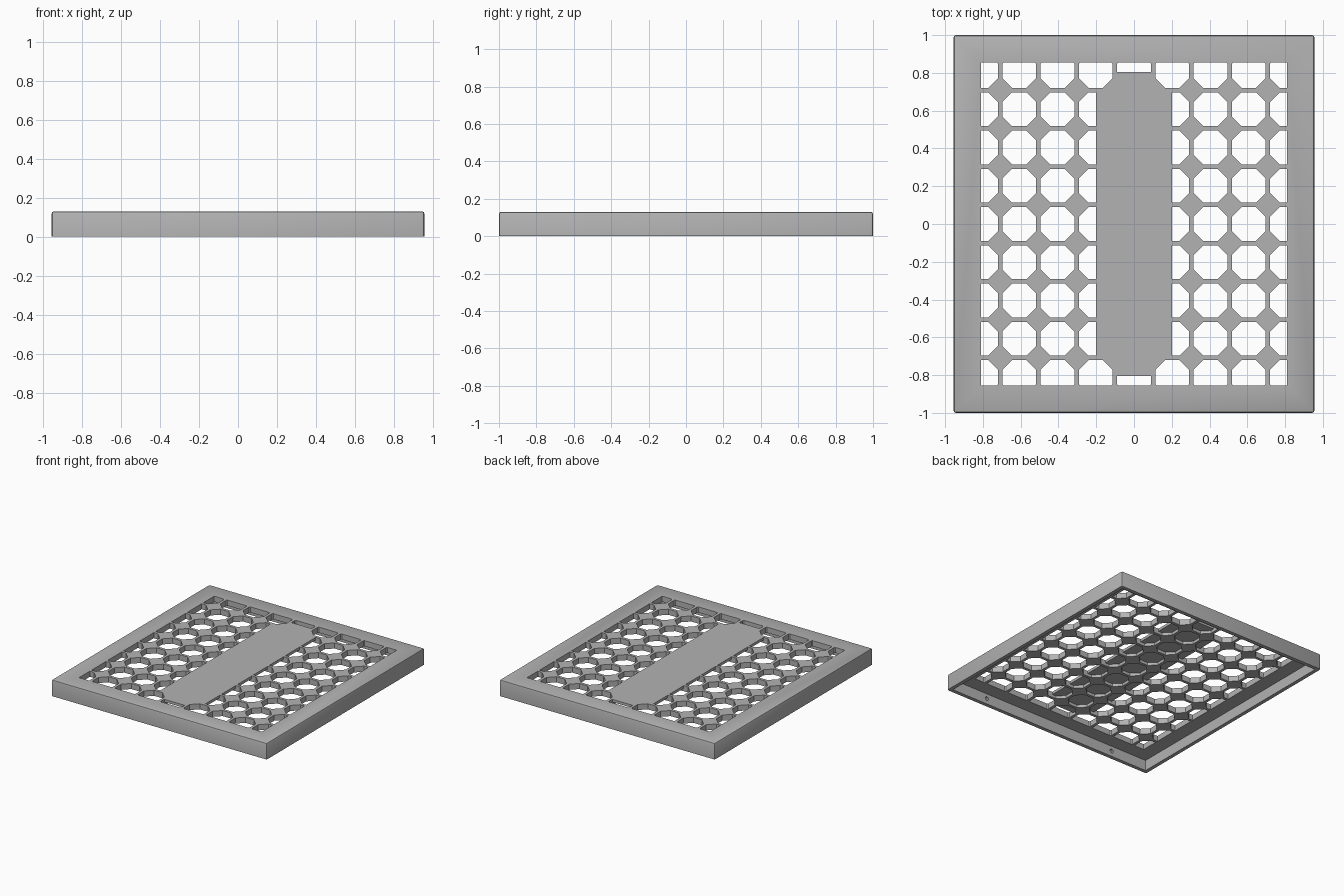
import bpy, bmesh, math
from mathutils import Matrix

if "Cube" in bpy.data.objects:
    bpy.data.objects.remove(bpy.data.objects["Cube"])

WIDTH, DEPTH, HEIGHT = 1.91, 2.0, 0.13
WALL, PLATE, COVER = 0.03, 0.045, 0.022
PITCH, HALF = 0.2025, 0.09
WINDOW_X, WINDOW_Y, STRIP_X, STRIP_Y = 0.81, 0.855, 0.2, 0.805

grey = bpy.data.materials.new("matte grey")
grey.use_nodes = True
grey.diffuse_color = (0.45, 0.45, 0.45, 1)
grey.node_tree.nodes["Principled BSDF"].inputs["Base Color"].default_value = grey.diffuse_color


def make_object(name, bm):
    bmesh.ops.recalc_face_normals(bm, faces=bm.faces)
    mesh = bpy.data.meshes.new(name)
    bm.to_mesh(mesh)
    bm.free()
    obj = bpy.data.objects.new(name, mesh)
    bpy.context.collection.objects.link(obj)
    mesh.materials.append(grey)
    return obj


def add_box(bm, size, centre):
    matrix = Matrix.Translation(centre) @ Matrix.Diagonal((*size, 1))
    bmesh.ops.create_cube(bm, size=1, matrix=matrix)


def octagon(cx, cy):
    radius = HALF / math.cos(math.pi / 8)
    angles = [(i + 0.5) * math.pi / 4 for i in range(8)]
    return [(cx + radius * math.cos(a), cy + radius * math.sin(a)) for a in angles]


def clip(points, axis, limit, sign):
    """Keep the part of a convex outline where sign * coordinate <= limit."""
    kept = []
    for p, q in zip(points, points[1:] + points[:1]):
        dp, dq = sign * p[axis] - limit, sign * q[axis] - limit
        if dp <= 0:
            kept.append(p)
        if dp * dq < 0:
            t = dp / (dp - dq)
            kept.append((p[0] + t * (q[0] - p[0]), p[1] + t * (q[1] - p[1])))
    return kept


def add_prism(bm, outline, bottom, top):
    low = [bm.verts.new((x, y, bottom)) for x, y in outline]
    high = [bm.verts.new((x, y, top)) for x, y in outline]
    bm.faces.new(low[::-1])
    bm.faces.new(high)
    for i in range(len(low)):
        j = (i + 1) % len(low)
        bm.faces.new((low[i], low[j], high[j], high[i]))


def cut(target, cutter):
    cutter.hide_render = True
    mod = target.modifiers.new("cut", 'BOOLEAN')
    mod.operation, mod.solver, mod.object = 'DIFFERENCE', 'EXACT', cutter
    bpy.context.view_layer.objects.active = target
    bpy.ops.object.modifier_apply(modifier=mod.name)
    bpy.data.objects.remove(cutter)


# Outer shell with softened top and corner edges
bm = bmesh.new()
add_box(bm, (WIDTH, DEPTH, HEIGHT), (0, 0, HEIGHT / 2))
edges = [e for e in bm.edges if max(v.co.z for v in e.verts) > HEIGHT / 2]
bmesh.ops.bevel(bm, geom=edges, offset=0.012, segments=2, profile=0.5, affect='EDGES')
panel = make_object("grille_panel", bm)

# Hollow underside
bm = bmesh.new()
cavity = HEIGHT - PLATE
add_box(bm, (WIDTH - 2 * WALL, DEPTH - 2 * WALL, 2 * cavity), (0, 0, 0))
cut(panel, make_object("cavity_cutter", bm))

# Octagonal openings, and blind pockets beneath the solid centre strip
openings, pockets = bmesh.new(), bmesh.new()
for col in range(-4, 5):
    for row in range(-4, 5):
        shape = octagon(col * PITCH, row * PITCH)
        for axis, limit in ((0, WINDOW_X), (1, WINDOW_Y)):
            for sign in (-1, 1):
                shape = clip(shape, axis, limit, sign)
        end_row = abs(row) == 4
        if abs(col) <= 1 and not (end_row and col):
            add_prism(pockets, shape, 0.01, HEIGHT - COVER)
        if col == 0:
            if not end_row:
                continue
            shape = clip(shape, 1, -STRIP_Y, -1 if row > 0 else 1)
        elif abs(col) == 1 and not end_row:
            shape = clip(shape, 0, -STRIP_X, -1 if col > 0 else 1)
        add_prism(openings, shape, 0.01, HEIGHT + 0.05)
cut(panel, make_object("pocket_cutter", pockets))
cut(panel, make_object("opening_cutter", openings))

# Small blind sockets inside the front and back walls
bm = bmesh.new()
for x in (-0.6, 0.6):
    for side in (-1, 1):
        matrix = Matrix.Translation((x, side * (DEPTH / 2 - WALL), 0.045))
        matrix = matrix @ Matrix.Rotation(math.pi / 2, 4, 'X')
        bmesh.ops.create_cone(bm, cap_ends=True, segments=16, radius1=0.016,
                              radius2=0.016, depth=0.03, matrix=matrix)
cut(panel, make_object("socket_cutter", bm))

panel.select_set(True)
bpy.context.view_layer.objects.active = panel
bpy.ops.object.shade_smooth_by_angle(angle=math.radians(30))
